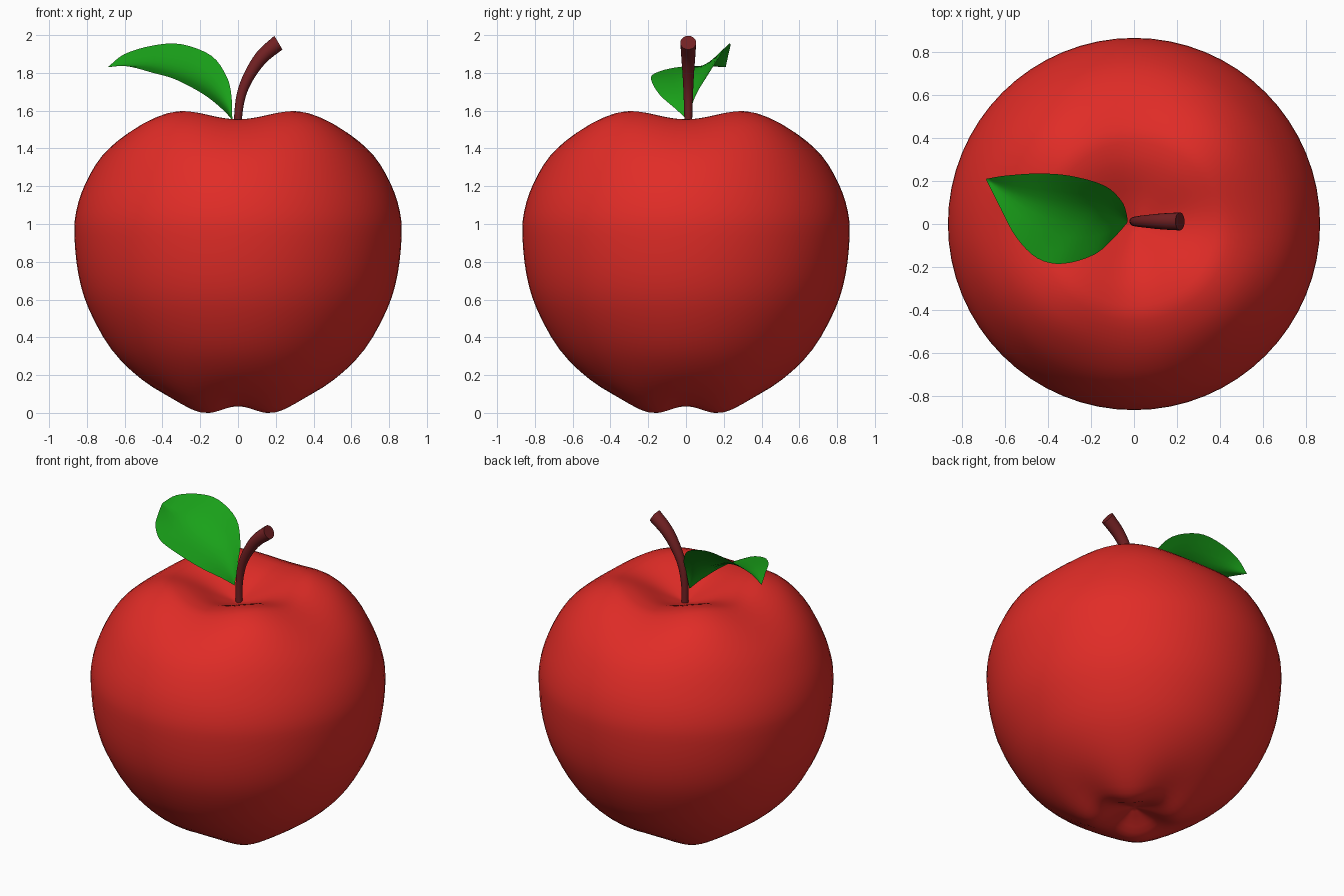
import bpy
from math import sin, cos, pi, radians
from mathutils import Vector

if "Cube" in bpy.data.objects:
    bpy.data.objects.remove(bpy.data.objects["Cube"])


def spline(points, steps):
    """Catmull-Rom curve through points of any dimension."""
    p = [Vector(q) for q in points]
    p = [2 * p[0] - p[1]] + p + [2 * p[-1] - p[-2]]
    out = []
    for i in range(1, len(p) - 2):
        a, b, c, d = p[i - 1:i + 3]
        for s in range(steps):
            t = s / steps
            out.append(0.5 * (2 * b + (c - a) * t + (2 * a - 5 * b + 4 * c - d) * t ** 2
                              + (3 * b - a - 3 * c + d) * t ** 3))
    return out + [p[-2]]


def make(name, verts, faces, color):
    me = bpy.data.meshes.new(name)
    me.from_pydata(verts, [], faces)
    me.validate()
    ob = bpy.data.objects.new(name, me)
    bpy.context.collection.objects.link(ob)
    mat = bpy.data.materials.new(name + "_color")
    mat.diffuse_color = (*color, 1)
    mat.use_nodes = True
    mat.node_tree.nodes["Principled BSDF"].inputs["Base Color"].default_value = mat.diffuse_color
    me.materials.append(mat)
    bpy.ops.object.select_all(action='DESELECT')
    ob.select_set(True)
    bpy.context.view_layer.objects.active = ob
    bpy.ops.object.shade_smooth_by_angle(angle=radians(50))
    return ob


def tube_faces(rings, n):
    return [(r * n + i, r * n + (i + 1) % n, (r + 1) * n + (i + 1) % n, (r + 1) * n + i)
            for r in range(rings - 1) for i in range(n)]


# Fruit: revolved profile (radius, height, lobe lift), four lobes on the diagonals
profile = [(0, .085, 0), (.1, .06, -.012), (.22, .036, -.034), (.33, .07, -.036),
           (.51, .178, -.015), (.67, .336, 0), (.79, .55, 0), (.845, .733, 0),
           (.866, .934, 0), (.857, 1.066, 0), (.81, 1.21, .005), (.72, 1.36, .03),
           (.59, 1.475, .055), (.45, 1.545, .048), (.35, 1.553, .036),
           (.25, 1.535, .02), (.12, 1.487, .006), (0, 1.45, 0)]
N = 64
curve = spline(profile, 3)
inner = curve[1:-1]
verts = []
for r, z, lift in inner:
    for i in range(N):
        a = 2 * pi * i / N
        verts.append((r * cos(a), r * sin(a), z + lift * (1 - cos(4 * a)) / 2))
faces = tube_faces(len(inner), N)
bottom, top = len(verts), len(verts) + 1
verts += [(0, 0, curve[0][1]), (0, 0, curve[-1][1])]
last = (len(inner) - 1) * N
for i in range(N):
    j = (i + 1) % N
    faces += [(bottom, j, i), (top, last + i, last + j)]
fruit = make("fruit", verts, faces, (0.75, 0.025, 0.02))
low = min(v.co.z for v in fruit.data.vertices)
for v in fruit.data.vertices:
    if v.co.z < 0.3:
        v.co.z -= low * (0.3 - v.co.z) / 0.3

# Stem: tapered bent tube (x, height, radius)
path = spline([(0, 1.43, .02), (0, 1.56, .021), (.018, 1.685, .025), (.06, 1.787, .03),
               (.127, 1.885, .037), (.214, 1.96, .042)], 4)
M = 20
verts = []
for k, (x, z, r) in enumerate(path):
    a, b = path[max(k - 1, 0)], path[min(k + 1, len(path) - 1)]
    t = Vector((b[0] - a[0], 0, b[1] - a[1])).normalized()
    if k == len(path) - 1:
        t = Vector((.85, 0, .5)).normalized()
    side = Vector((t.z, 0, -t.x))
    for i in range(M):
        q = 2 * pi * i / M
        verts.append(Vector((x, .012, z)) + side * r * cos(q) + Vector((0, r * sin(q), 0)))
faces = tube_faces(len(path), M)
faces += [tuple(reversed(range(M))), tuple(range(len(verts) - M, len(verts)))]
make("stem", verts, faces, (0.17, 0.015, 0.017))

# Leaf: folded sheet lofted between its two edges and the midrib
base, tip = (-.03, .008, 1.55), (-.69, .21, 1.83)
back_edge = [base, (-.035, .05, 1.68), (-.06, .11, 1.78), (-.14, .18, 1.89),
             (-.3, .225, 1.952), (-.45, .235, 1.945), (-.6, .225, 1.9), tip]
midrib = [base, (-.06, .02, 1.62), (-.12, .03, 1.69), (-.2, .045, 1.755),
          (-.32, .06, 1.81), (-.45, .09, 1.84), (-.58, .145, 1.845), tip]
front_edge = [base, (-.08, -.05, 1.605), (-.18, -.14, 1.685), (-.33, -.185, 1.765),
              (-.45, -.16, 1.80), (-.55, -.06, 1.828), (-.62, .07, 1.837), tip]
rows = [spline(row, 4) for row in zip(*[spline(c, 4) for c in (front_edge, midrib, back_edge)])]
W = len(rows[0])
verts = [v for row in rows for v in row]
faces = [(r * W + i, r * W + i + 1, (r + 1) * W + i + 1, (r + 1) * W + i)
         for r in range(len(rows) - 1) for i in range(W - 1)]
leaf = make("leaf", verts, faces, (0.01, 0.36, 0.01))
weld = leaf.modifiers.new("weld_ends", 'WELD')
weld.merge_threshold = 0.0005
